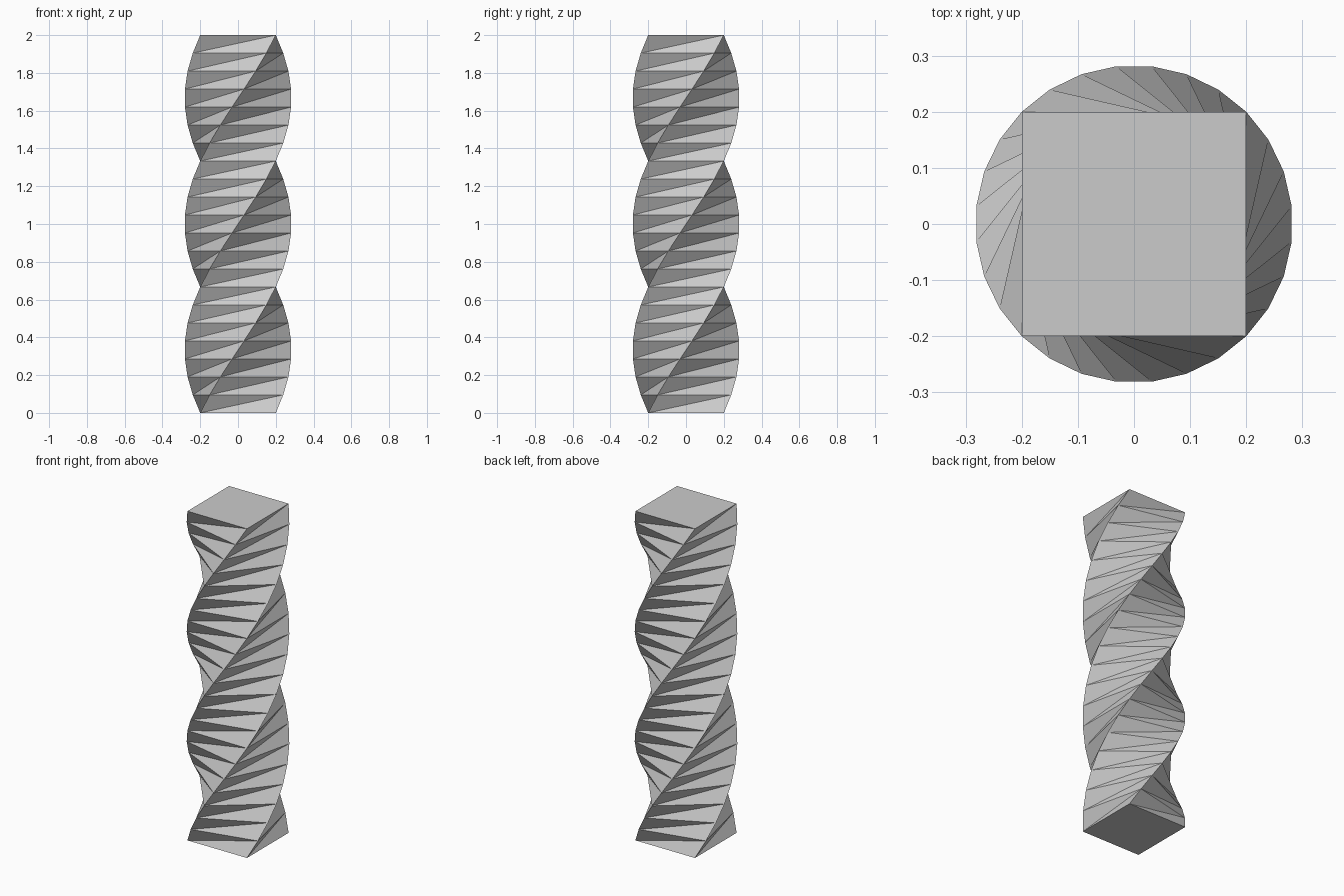
import bpy, bmesh
from math import radians, sin, cos, sqrt

if "Cube" in bpy.data.objects:
    bpy.data.objects.remove(bpy.data.objects["Cube"])

HEIGHT, HALF, STEPS, TURN = 2.0, 0.2, 21, 270.0
radius = HALF * sqrt(2)

bm = bmesh.new()

# Square rings, each turned a little further counter-clockwise
rings = []
for i in range(STEPS + 1):
    t = i / STEPS
    ring = []
    for k in range(4):
        a = radians(-135 + 90 * k + TURN * t)
        ring.append(bm.verts.new((radius * cos(a), radius * sin(a), HEIGHT * t)))
    rings.append(ring)

# Twisted sides, split along the inward diagonal
for low, high in zip(rings, rings[1:]):
    for k in range(4):
        n = (k + 1) % 4
        bm.faces.new((low[k], low[n], high[n]))
        bm.faces.new((low[k], high[n], high[k]))

# Flat ends
bm.faces.new(rings[0][::-1])
bm.faces.new(rings[-1])

mesh = bpy.data.meshes.new("twisted_column")
bm.to_mesh(mesh)
bm.free()
column = bpy.data.objects.new("twisted_column", mesh)
bpy.context.collection.objects.link(column)

# Smooth faces, sharp corners
bpy.context.view_layer.objects.active = column
column.select_set(True)
bpy.ops.object.shade_smooth_by_angle(angle=radians(40))
